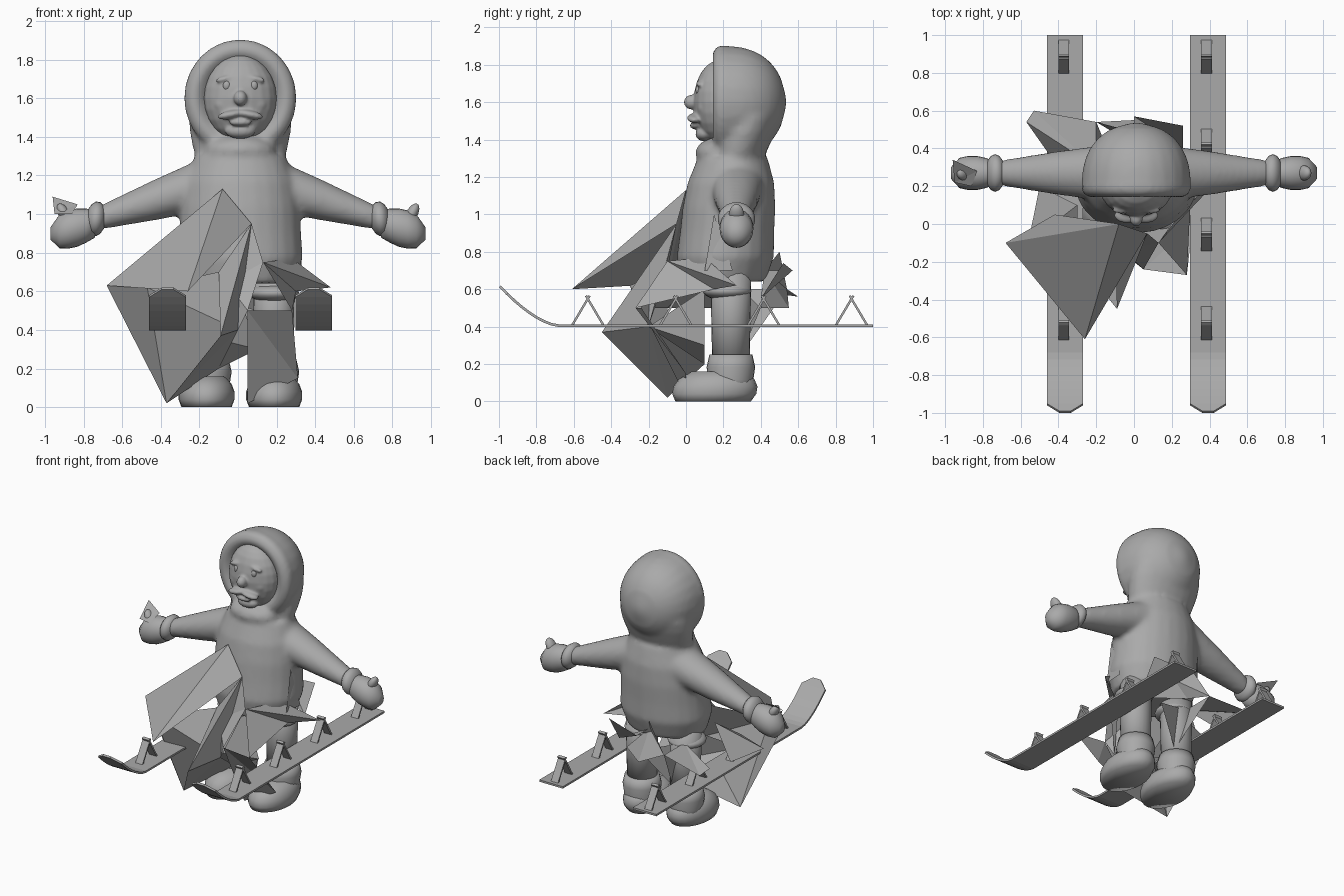
import bpy
import bmesh
import math
from mathutils import Matrix

default_cube = bpy.data.objects.get("Cube")
if default_cube:
    bpy.data.objects.remove(default_cube, do_unlink=True)

shade = (.4, .4, .4, 1)
grey = bpy.data.materials.new("plain_grey")
grey.use_nodes = True
grey.diffuse_color = shade
grey.node_tree.nodes["Principled BSDF"].inputs["Base Color"].default_value = shade


def finish(name, bm, smooth=True):
    """Turn a bmesh into a named, shaded object."""
    bmesh.ops.recalc_face_normals(bm, faces=bm.faces[:])
    for face in bm.faces:
        face.smooth = smooth
    mesh = bpy.data.meshes.new(name)
    bm.to_mesh(mesh)
    bm.free()
    mesh.materials.append(grey)
    obj = bpy.data.objects.new(name, mesh)
    bpy.context.collection.objects.link(obj)
    return obj


def tube(name, start, end, radii, squash=1, segments=24):
    """Capped tube with evenly spaced radii; rings stay square to its main axis."""
    bm = bmesh.new()
    span = [b - a for a, b in zip(start, end)]
    main = max(range(len(span)), key=lambda axis: abs(span[axis]))
    across, along = [axis for axis in range(len(span)) if axis != main]
    loops = []
    for step, radius in enumerate(radii):
        part = step / (len(radii) - 1)
        loop = []
        for i in range(segments):
            angle = math.tau * i / segments
            point = [a + part * d for a, d in zip(start, span)]
            point[across] += radius * math.cos(angle)
            point[along] += radius * squash * math.sin(angle)
            loop.append(bm.verts.new(point))
        loops.append(loop)
    for low, high in zip(loops, loops[1:]):
        for i in range(segments):
            j = (i + 1) % segments
            bm.faces.new((low[i], low[j], high[j], high[i]))
    bm.faces.new(loops[0])
    bm.faces.new(loops[-1])
    return finish(name, bm)


def blob(name, centre, radii, tilt=0):
    """Smooth ellipsoid, optionally tilted in the front plane."""
    bm = bmesh.new()
    bmesh.ops.create_uvsphere(bm, u_segments=20, v_segments=12, radius=1)
    place = Matrix.Translation(centre) @ Matrix.Rotation(tilt, 4, "Y")
    bm.transform(place @ Matrix.Diagonal((*radii, 1)))
    return finish(name, bm)


def fuse(name, parts, voxel):
    """Join overlapping solids and melt them into one soft surface."""
    bpy.ops.object.select_all(action="DESELECT")
    for part in parts:
        part.select_set(True)
    body = parts[0]
    bpy.context.view_layer.objects.active = body
    bpy.ops.object.join()
    body.name = name
    remesh = body.modifiers.new("melt", "REMESH")
    remesh.mode, remesh.voxel_size, remesh.use_smooth_shade = "VOXEL", voxel, True
    soften = body.modifiers.new("soften", "SMOOTH")
    soften.factor, soften.iterations = .5, 6


def strip(name, x, stations, thickness):
    """Flat band through (y, z, half width) stations."""
    bm = bmesh.new()
    pairs = [[bm.verts.new((x + side * half, y, z)) for side in (-1, 1)]
             for y, z, half in stations]
    for near, far in zip(pairs, pairs[1:]):
        bm.faces.new((near[0], near[1], far[1], far[0]))
    solid = finish(name, bm, smooth=False).modifiers.new("thickness", "SOLIDIFY")
    solid.thickness, solid.offset = thickness, 0


def sheet(name, *corners):
    """Thin torn cloth panel, fanned from its first corner."""
    bm = bmesh.new()
    verts = [bm.verts.new(corner) for corner in corners]
    for near, far in zip(verts[1:], verts[2:]):
        bm.faces.new((verts[0], near, far))
    finish(name, bm, smooth=False)


# Coat and neck
middle = .012
coat = tube("coat", (middle, .2, .64), (middle, .25, 1.3),
            (.28, .325, .315, .31, .29, .235), squash=.8)
neck = tube("neck", (middle, .24, 1.2), (middle, .36, 1.6),
            (.24, .23, .25, .265, .265, .22), squash=.62)

# Hood: a domed back behind a thick round rim
head_z, hood_radius, dome_steps = 1.6, .29, 12
dome = [hood_radius * math.sqrt(max(.01, 1 - (i / dome_steps) ** 2.5))
        for i in range(dome_steps + 1)]
hood = tube("hood_back", (middle, .19, head_z), (middle, .535, head_z), dome, squash=1.04)
bpy.ops.mesh.primitive_torus_add(
    location=(middle, .195, head_z), rotation=(math.pi / 2, 0, 0),
    major_radius=hood_radius - .052, minor_radius=.054)
rim = bpy.context.object
rim.scale.y = 1.05
rim.data.materials.append(grey)
chin = blob("hood_chin", (middle, .17, 1.33), (.18, .12, .08))
parka = [coat, neck, hood, rim, chin]

# Face
face = [blob("face", (middle, .18, head_z), (.19, .14, .225)),
        blob("nose", (middle, .03, head_z), (.035, .042, .04)),
        blob("lower_lip", (middle, .05, 1.475), (.06, .03, .02)),
        blob("chin", (middle, .1, 1.43), (.08, .05, .04))]

for side, label in ((1, "left"), (-1, "right")):
    # Paired face features
    blob(label + "_eye", (middle + side * .07, .066, 1.665), (.02, .015, .025))
    face += [blob("brow", (middle + side * .08, .075, 1.7), (.05, .02, .015), side * .2),
             blob("cheek", (middle + side * .08, .1, 1.57), (.06, .04, .05)),
             blob("moustache", (middle + side * .05, .045, 1.515), (.07, .04, .022), side * .2)]

    # Arm, cuff, mitten and thumb
    arm_y = .27
    parka.append(tube("sleeve", (side * .1, arm_y, 1.18), (side * .72, arm_y, .98),
                      (.16, .135, .115, .09, .065), squash=.95))
    tube(label + "_cuff", (side * .69, arm_y, .985), (side * .78, arm_y, .965),
         (.06, .09, .1, .09, .06), squash=.9)
    tube(label + "_mitten", (side * .74, arm_y, .95), (side * .97, arm_y, .9),
         (.065, .08, .09, .09, .08, .03), squash=1.1)
    blob(label + "_thumb", (side * .9, arm_y, 1), (.03, .04, .06), side * .5)

    # Trouser leg with a turned-up roll, and boot
    leg_x = middle + side * .175
    leg_y = .24
    tube(label + "_trouser_leg", (leg_x, leg_y, .2), (leg_x, leg_y, .7), (.1, .105, .11))
    blob(label + "_trouser_roll", (leg_x, leg_y - .02, .59), (.13, .13, .05))
    tube(label + "_boot_foot", (leg_x, .145, 0), (leg_x, .17, .16),
         (.13, .145, .145, .13, .09), squash=1.55)
    tube(label + "_boot_shaft", (leg_x, leg_y, .05), (leg_x, leg_y, .25), (.12, .12, .13, .115))

fuse("parka", parka, .018)
fuse("bearded_face", face, .008)

# Skis with curled tips and A-shaped supports
ski_z, ski_half, curl_steps = .405, .095, 8
ski = [(1, ski_z, ski_half)]
for i in range(curl_steps + 1):
    curl = i / curl_steps
    half = .03 if i == curl_steps else ski_half
    ski.append((-.68 - .315 * curl, ski_z + .21 * curl ** 1.6, half))
for x, label in ((.392, "left"), (-.365, "right")):
    strip(label + "_ski", x, ski, .014)
    for i in range(4):
        y = .885 - .47 * i
        for way in (-1, 1):
            foot = (y + way * .085, ski_z, .028)
            apex = (y - way * .01, ski_z + .16, .028)
            strip(label + "_ski_support", x - .008, (foot, apex), .012)

# Corners shared by the torn cloth panels in front
peak = (-.08, 0, 1.13)
slit = (.07, -.05, .95)
beak = (-.26, -.61, .6)
fold = (-.47, -.3, .62)
outer = (-.68, -.1, .63)
rear = (-.42, .05, .84)
toe = (-.37, -.1, .02)
spike = (-.09, -.45, .37)
lap = (-.1, -.1, .7)
gap = (0, -.2, .4)
belt = (.13, -.1, .75)
knee = (.05, -.24, .5)
knee_out = (.28, -.27, .5)
shin = (.31, 0, .15)
hip = (.28, .1, .77)
sheet("front_upper_panel", peak, slit, beak, outer, rear)
sheet("front_lower_panel", fold, outer, toe, gap, lap)
sheet("front_toe_panel", toe, spike, gap, (-.1, .1, .2))
sheet("front_centre_spike", slit, lap, spike, gap, belt)
sheet("front_lap_panel", lap, gap, knee, belt)
sheet("left_knee_panel", knee, knee_out, shin, (.05, 0, .02))
sheet("left_hip_flap", belt, hip, (.48, .27, .62), (.3, .15, .6), knee_out)
sheet("left_side_flap", (.32, .15, 1), (.33, .25, .7), (.32, .1, .7))
sheet("inner_panel", (-.3, -.2, .4), (-.1, .1, .2), (.1, .1, .3), (0, .1, .6))
sheet("right_hip_panel", (-.3, .1, .7), (-.5, .2, .5), (-.56, -.1, .5), (-.3, -.2, .5))

# Torn panels behind and at the right hand
tail = (-.2, .54, .6)
tail_in = (-.2, .3, .6)
seat = (0, .42, .7)
crotch = (-.1, .3, .26)
sheet("back_right_panel", tail_in, tail, (-.53, .6, .56), (-.57, .54, .6), (-.45, .37, .5))
sheet("back_lower_panel", tail_in, tail, crotch, (.1, .4, .5))
sheet("back_left_panel", (0, .57, .7), (.26, .52, .74), (.26, .4, .55), seat)
sheet("back_centre_panel", seat, tail, (0, .55, .5), (.2, .4, .5))
sheet("back_spike", seat, (-.05, .5, .8), tail)
sheet("right_hand_scrap", (-.83, .28, 1.05), (-.96, .34, 1.09), (-.95, .22, 1), (-.86, .2, 1))
